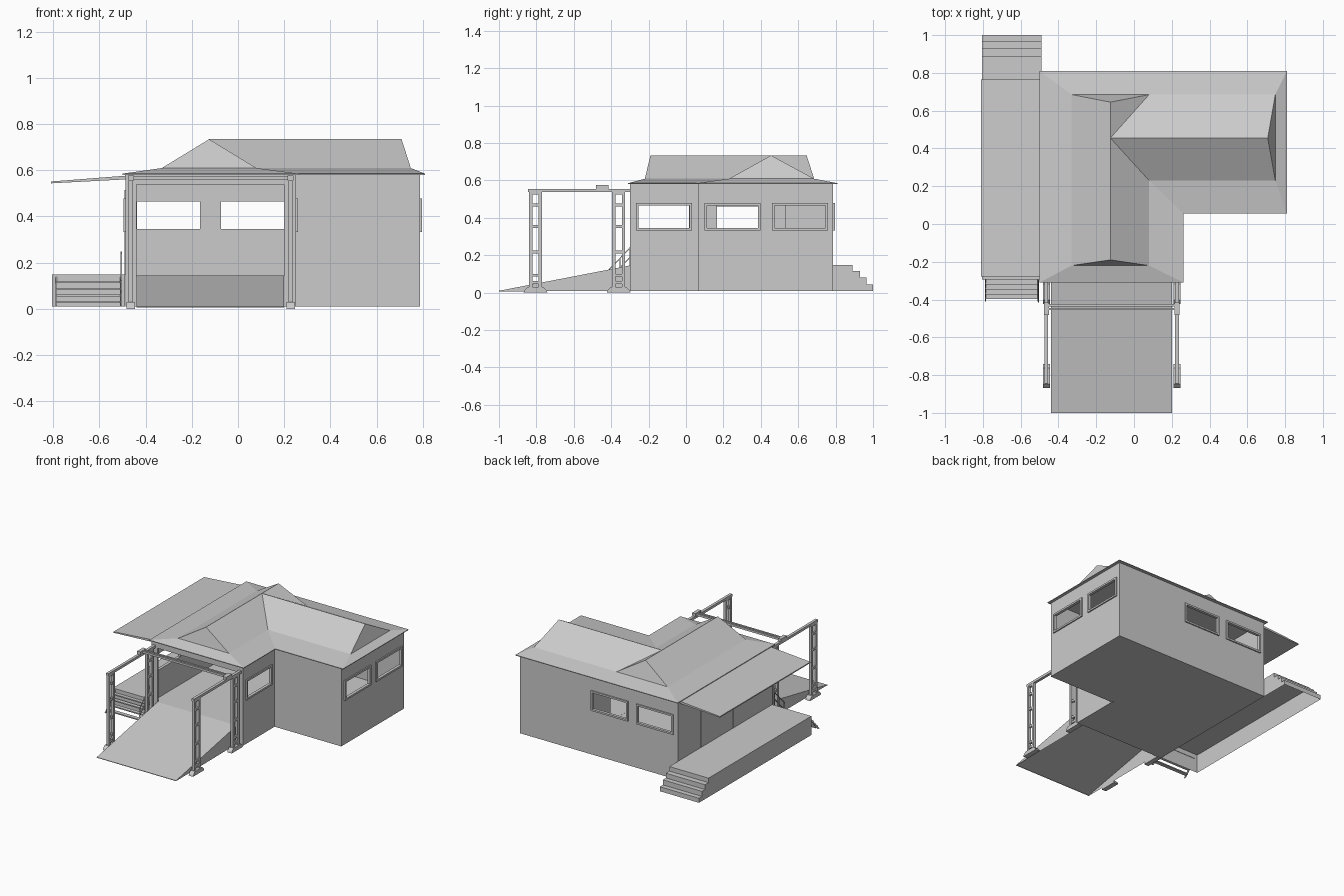
import bpy, bmesh
from mathutils import Vector

if "Cube" in bpy.data.objects:
    bpy.data.objects.remove(bpy.data.objects["Cube"])


def make(name, verts, faces, thick=0):
    bm = bmesh.new()
    vs = [bm.verts.new(v) for v in verts]
    for f in faces:
        bm.faces.new([vs[i] for i in f])
    if thick:
        bmesh.ops.remove_doubles(bm, verts=bm.verts, dist=1e-5)
    else:
        bmesh.ops.recalc_face_normals(bm, faces=bm.faces)
    me = bpy.data.meshes.new(name)
    bm.to_mesh(me)
    bm.free()
    ob = bpy.data.objects.new(name, me)
    bpy.context.collection.objects.link(ob)
    if thick:
        m = ob.modifiers.new("thickness", 'SOLIDIFY')
        m.thickness, m.offset = thick, -1
    return ob


def prism(name, pts, vec, skip=None):
    """Extrude a closed 3D outline along a vector; skip leaves one side open."""
    n = len(pts)
    verts = [Vector(p) for p in pts] + [Vector(p) + Vector(vec) for p in pts]
    faces = [list(range(n))[::-1], list(range(n, 2 * n))]
    faces += [(i, (i + 1) % n, (i + 1) % n + n, i + n) for i in range(n) if i != skip]
    return make(name, verts, faces)


def box(name, x0, x1, y0, y1, z0, z1):
    return prism(name, [(x0, y0, z0), (x1, y0, z0), (x1, y1, z0), (x0, y1, z0)], (0, 0, z1 - z0))


def side(name, yz, x0, x1, skip=None):
    return prism(name, [(x0, y, z) for y, z in yz], (x1 - x0, 0, 0), skip)


def wall(name, a, b, holes=(), framed=True):
    """Wall panel from a to b (outside on the right hand), holes as (s0, s1, z0, z1)."""
    a, b = Vector((*a, 0)), Vector((*b, 0))
    length, d = (b - a).length, (b - a).normalized()
    ss = sorted({0, length, *[h[0] for h in holes], *[h[1] for h in holes]})
    zs = sorted({0.01, 0.583, *[h[2] for h in holes], *[h[3] for h in holes]})
    verts, faces = [], []
    for s0, s1 in zip(ss, ss[1:]):
        for z0, z1 in zip(zs, zs[1:]):
            sm, zm = (s0 + s1) / 2, (z0 + z1) / 2
            if any(h[0] < sm < h[1] and h[2] < zm < h[3] for h in holes):
                continue
            n = len(verts)
            verts += [a + d * s + Vector((0, 0, z)) for s, z in ((s0, z0), (s1, z0), (s1, z1), (s0, z1))]
            faces.append((n, n + 1, n + 2, n + 3))
    make(name, verts, faces, 0.012)
    # raised window frames
    out = d.cross(Vector((0, 0, 1)))
    for h in holes if framed else ():
        if h[2] < 0.3:
            continue
        t = 0.013
        for s0, s1, z0, z1 in ((h[0] - t, h[1] + t, h[2] - t, h[2]), (h[0] - t, h[1] + t, h[3], h[3] + t),
                               (h[0] - t, h[0], h[2], h[3]), (h[1], h[1] + t, h[2], h[3])):
            pts = [a + d * s + Vector((0, 0, z)) for s, z in ((s0, z0), (s1, z0), (s1, z1), (s0, z1))]
            prism("window_frame", pts, out * 0.009)


# Walls of the L-shaped house
X0, X1, X2, Y0, Y1, Y2 = -0.487, 0.25, 0.788, -0.30, 0.065, 0.787


def win(s):
    return (s, s + 0.273, 0.345, 0.465)


wall("front_wall", (X0, Y0), (X1, Y0), [(0.047, 0.687, 0.145, 0.537)])
wall("front_side_wall", (X1, Y0), (X1, Y1), [win(0.045)])
wall("wing_front_wall", (X1, Y1), (X2, Y1))
wall("right_wall", (X2, Y1), (X2, Y2), [win(0.047), win(0.408)])
wall("back_wall", (X2, Y2), (X0, Y2), [win(X2 - 0.2), win(X2 + 0.165)])
wall("left_wall_back", (X0, Y2), (X0, .10), [(Y2 - .40, Y2 - .165, .345, .46)], framed=False)
wall("left_wall_front", (X0, .10), (X0, Y0), [win(.085)])
# Side door casing, and inner partition with a doorway
for y0, y1, z0, z1 in ((.518, .53, .148, .515), (.14, .152, .148, .515), (.152, .518, .503, .515)):
    box("door_casing", X0 - .004, X0, y0, y1, z0, z1)
wall("partition", (X1, Y1 + .012), (X1, Y2 - .012), [(.088, .453, .145, .5)])

# Floor slab
prism("floor", [(x, y, 0.01) for x, y in ((X0 + .012, Y0), (X1 - .012, Y0), (X1 - .012, Y1 + .012),
      (X2 - .012, Y1 + .012), (X2 - .012, Y2 - .012), (X0 + .012, Y2 - .012))], (0, 0, 0.134))

# Roof: eave, shallow skirt, then steep hip with small end slopes
eave = [(-.5, -.31), (.262, -.31), (.262, .055), (.809, .055), (.809, .81), (.08, .81), (-.5, .81)]
ring = [(-.33, -.22), (.08, -.22), (.08, .23), (.748, .23), (.748, .685), (.08, .685), (-.33, .685)]
ridge = [(-.125, -.19), (-.125, .455), (-.125, .645), (.708, .455)]
verts = [(x, y, z) for loop, z in ((eave, .580), (eave, .585), (ring, .609), (ridge, .734)) for x, y in loop]
faces = [list(range(7))[::-1]]
for k in (0, 7):
    faces += [(k + i, k + (i + 1) % 7, k + 7 + (i + 1) % 7, k + 7 + i) for i in range(7)]
A, B, C, D = 21, 22, 23, 24
faces += [(14, 15, A), (15, 16, B, A), (16, 17, D, B), (17, 18, D), (18, 19, B, D),
          (19, C, B), (19, 20, C), (20, 14, A, B, C)]
make("roof", verts, faces)

# Awning over the side deck
prism("awning", [(-.809, -.278, .543), (-.487, -.278, .56), (-.487, -.278, .576), (-.809, -.278, .551)],
      (0, 1.043, 0))

# Side deck with back steps, open underneath
side("deck", [(-.295, .01), (1, .01), (1, .043), (.965, .043), (.965, .08), (.93, .08),
              (.93, .115), (.89, .115), (.89, .148), (-.295, .148)], -.805, -.489, skip=0)

# Open front steps with stringers and a handrail
for i in range(4):
    y, z = -.32 - .026 * i, .112 - .029 * i
    box("front_tread", -.785, -.51, y, y + .028, z, z + .008)
for x in (-.79, -.51):
    side("stringer", [(-.41, .012), (-.395, .012), (-.295, .12), (-.295, .138)], x, x + .006)
for z in (.24, .19):
    side("handrail", [(-.415, z - .125), (-.295, z), (-.295, z + .008), (-.415, z - .117)], -.508, -.502)
for y, z in ((-.412, .125), (-.355, .185), (-.303, .245)):
    box("rail_post", -.508, -.502, y, y + .006, z - .11, z)

# Entrance ramp, open underneath
side("ramp", [(-.30, .01), (-1, .006), (-1, .01), (-.30, .145)], -.44, .2, skip=0)

# Gantry: lattice legs, runway beams and a travelling girder
for x in (-.464, .228):
    for y in (-.805, -.36):
        for s in (-1, 1):
            yc = y + s * .026
            box("gantry_leg", x - .01, x + .01, yc - .009, yc + .009, .02, .54)
        for z in (.045, .085, .21, .345, .46, .525):
            box("leg_rung", x - .008, x + .008, y - .02, y + .02, z, z + .016)
        side("leg_foot", [(y - .064, 0), (y + .064, 0), (y + .06, .012), (y + .042, .03),
                          (y - .042, .03), (y - .06, .012)], x - .018, x + .018)
    box("runway_beam", x - .01, x + .01, -.845, -.30, .537, .555)
    box("girder_carriage", x - .013, x + .013, -.482, -.415, .555, .576)
for y in (-.456, -.436):
    box("gantry_girder", -.464, .228, y, y + .012, .558, .573)
